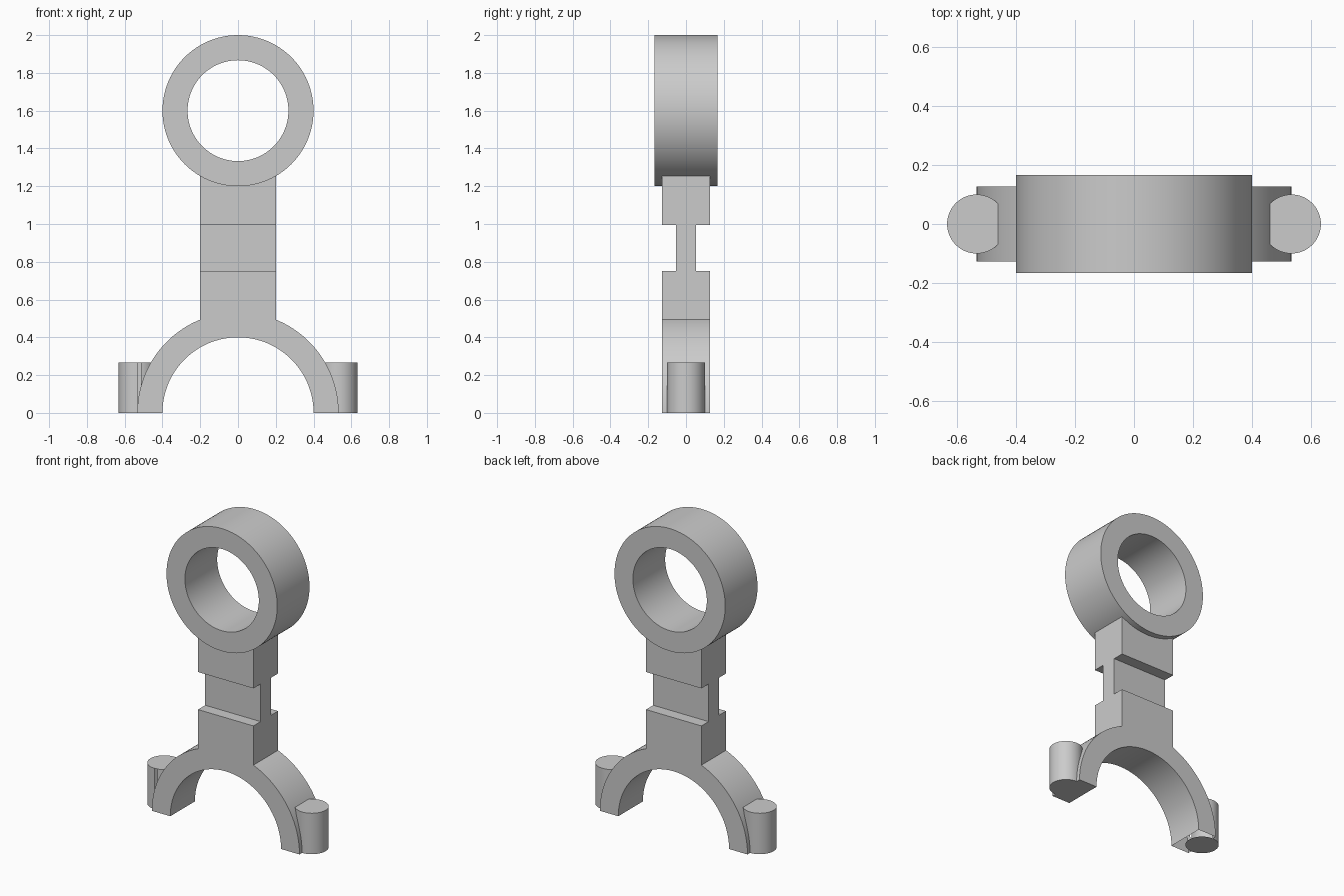
import bpy, bmesh
from math import cos, sin, acos, pi, radians
from mathutils import Matrix

if "Cube" in bpy.data.objects:
    bpy.data.objects.remove(bpy.data.objects["Cube"])

ARCH_OUT, ARCH_IN, HALF_W, DEPTH = 0.533, 0.4, 0.2, 0.127


def to_object(name, bm):
    bmesh.ops.recalc_face_normals(bm, faces=bm.faces)
    mesh = bpy.data.meshes.new(name)
    bm.to_mesh(mesh)
    bm.free()
    obj = bpy.data.objects.new(name, mesh)
    bpy.context.collection.objects.link(obj)
    return obj


def extrude_xz(name, points, y0, y1):
    bm = bmesh.new()
    face = bm.faces.new([bm.verts.new((x, y0, z)) for x, z in points])
    new = bmesh.ops.extrude_face_region(bm, geom=[face])["geom"]
    bmesh.ops.translate(bm, vec=(0, y1 - y0, 0),
                        verts=[v for v in new if isinstance(v, bmesh.types.BMVert)])
    return to_object(name, bm)


def arc(r, a0, a1, n, zc=0.0):
    return [(r * cos(a0 + (a1 - a0) * i / n), zc + r * sin(a0 + (a1 - a0) * i / n))
            for i in range(n + 1)]


def disc(name, r, half_depth):
    return extrude_xz(name, arc(r, 0, 2 * pi, 96, 1.6)[:-1], -half_depth, half_depth)


def combine(target, tool, operation):
    mod = target.modifiers.new(operation.lower(), 'BOOLEAN')
    mod.operation, mod.solver, mod.object = operation, 'EXACT', tool
    bpy.context.view_layer.objects.active = target
    bpy.ops.object.modifier_apply(modifier=mod.name)
    bpy.data.objects.remove(tool, do_unlink=True)


# Half-round saddle and shank as one profile
join = acos(HALF_W / ARCH_OUT)
profile = (arc(ARCH_OUT, 0, join, 30) + [(HALF_W, 1.29), (-HALF_W, 1.29)]
           + arc(ARCH_OUT, pi - join, pi, 30) + arc(ARCH_IN, pi, 0, 72))
rod = extrude_xz("connecting_rod", profile, -DEPTH, DEPTH)

# Notches front and back leave a thin web
for s in (-1, 1):
    notch = extrude_xz("notch_cutter", [(-0.3, 0.75), (0.3, 0.75), (0.3, 0.995), (-0.3, 0.995)],
                       s * 0.053, s * 0.3)
    combine(rod, notch, 'DIFFERENCE')

# Upper ring
combine(rod, disc("ring", 0.4, 0.1665), 'UNION')
combine(rod, disc("bore_cutter", 0.267, 0.3), 'DIFFERENCE')

# Bolt bosses on both feet
for s in (-1, 1):
    bm = bmesh.new()
    bmesh.ops.create_cone(bm, cap_ends=True, segments=64, radius1=0.1, radius2=0.1, depth=0.267,
                          matrix=Matrix.Translation((s * ARCH_OUT, 0, 0.1335)))
    combine(rod, to_object("bolt_boss", bm), 'UNION')

bpy.ops.object.select_all(action='DESELECT')
rod.select_set(True)
bpy.context.view_layer.objects.active = rod
bpy.ops.object.shade_smooth_by_angle(angle=radians(30))
